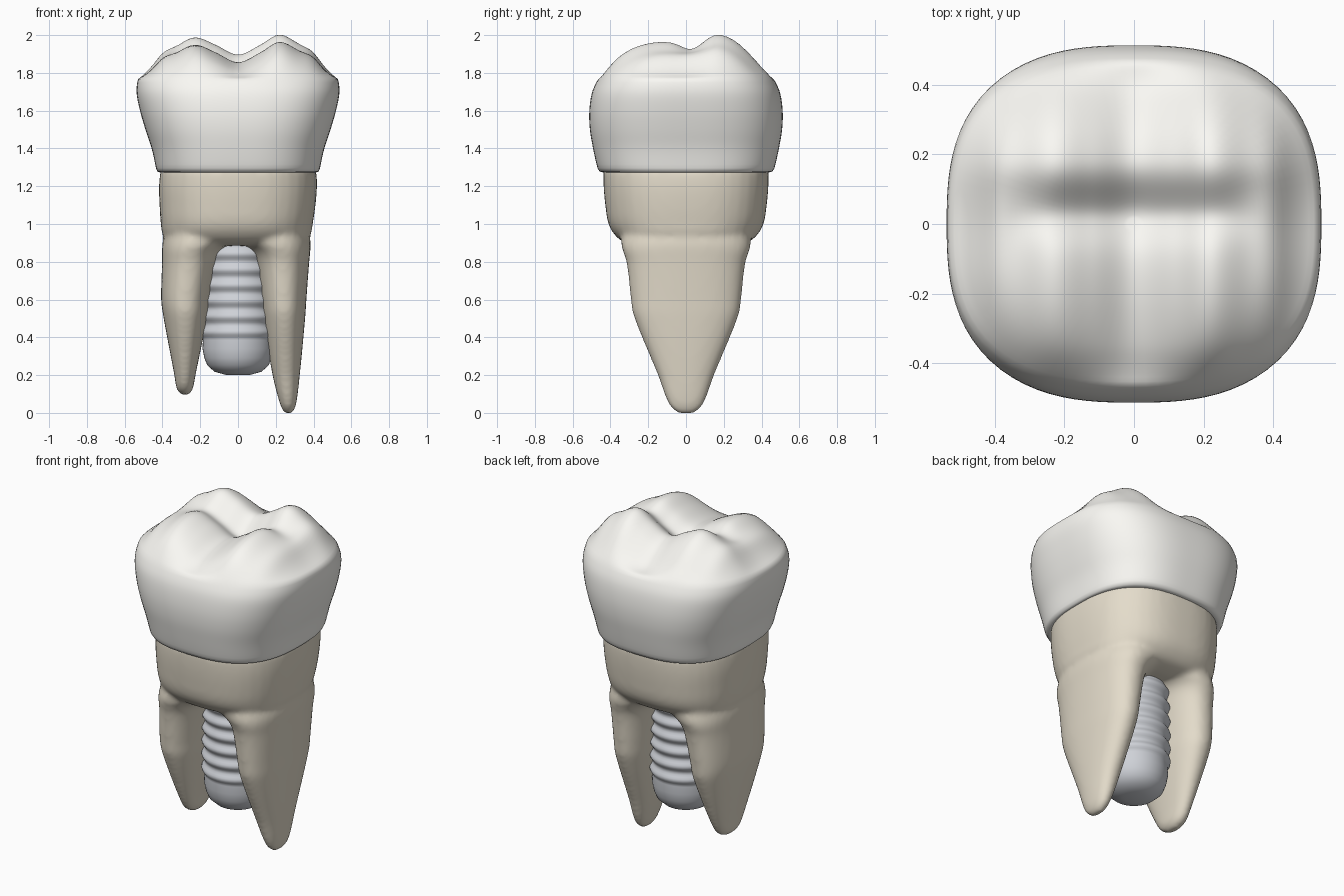
import bpy, bmesh, math

if "Cube" in bpy.data.objects:
    bpy.data.objects.remove(bpy.data.objects["Cube"])

def spline(pts, t):
    """Smooth interpolation of rows (key, v1, v2...) at key t."""
    t = min(max(t, pts[0][0]), pts[-1][0])
    i = 0
    while i < len(pts) - 2 and t > pts[i + 1][0]:
        i += 1
    a, b = pts[i], pts[i + 1]
    p, n = pts[max(i - 1, 0)], pts[min(i + 2, len(pts) - 1)]
    h = b[0] - a[0]
    s = (t - a[0]) / h
    out = []
    for k in range(1, len(a)):
        ma = (b[k] - p[k]) / (b[0] - p[0]) * h
        mb = (n[k] - a[k]) / (n[0] - a[0]) * h
        out.append((2*s**3 - 3*s**2 + 1) * a[k] + (s**3 - 2*s**2 + s) * ma
                   + (3*s**2 - 2*s**3) * b[k] + (s**3 - s**2) * mb)
    return out

def oval(rx, ry, n, power, cx=0.0):
    """Superellipse outline."""
    res = []
    for i in range(n):
        a = 2 * math.pi * i / n
        c, s = math.cos(a), math.sin(a)
        r = (abs(c)**power + abs(s)**power) ** (-1 / power)
        res.append((cx + rx * r * c, ry * r * s))
    return res

def loft(bm, rings):
    """Skin a stack of closed rings, bottom to top, and cap both ends."""
    vs = [[bm.verts.new(p) for p in ring] for ring in rings]
    n = len(vs[0])
    for a, b in zip(vs, vs[1:]):
        for i in range(n):
            j = (i + 1) % n
            bm.faces.new((a[i], a[j], b[j], b[i]))
    bm.faces.new(vs[0][::-1])
    bm.faces.new(vs[-1])

def finish(bm, name, color):
    me = bpy.data.meshes.new(name)
    bm.normal_update()
    bm.to_mesh(me)
    bm.free()
    ob = bpy.data.objects.new(name, me)
    bpy.context.collection.objects.link(ob)
    mat = bpy.data.materials.new(name + "_material")
    mat.diffuse_color = color
    mat.use_nodes = True
    mat.node_tree.nodes["Principled BSDF"].inputs["Base Color"].default_value = mat.diffuse_color
    me.materials.append(mat)
    me.polygons.foreach_set("use_smooth", [True] * len(me.polygons))
    return ob

# Crown: bulging wall plus a chewing surface with four cusps
N = 96
wall = [(1.27, .43, .46), (1.30, .435, .47), (1.4, .457, .492), (1.5, .49, .509),
        (1.6, .519, .512), (1.7, .538, .497), (1.77, .531, .465)]
along_x = [(-.54, 1.76), (-.5, 1.80), (-.45, 1.86), (-.4, 1.92), (-.33, 1.945), (-.23, 1.99),
           (-.12, 1.95), (0, 1.897), (.12, 1.95), (.22, 2.005), (.33, 1.955), (.4, 1.925),
           (.45, 1.86), (.5, 1.80), (.54, 1.76)]
along_y = [(-.47, -.2), (-.42, -.15), (-.35, -.1), (-.25, -.06), (-.15, -.042), (0, -.04),
           (.08, -.025), (.17, 0), (.25, -.025), (.32, -.075), (.4, -.15), (.47, -.2)]

def top_height(x, y, t):
    ends = min(max((.4 - abs(x)) / .2, 0), 1)
    groove = .045 * ends * ends * (3 - 2 * ends) * math.exp(-((y - .03) / .07) ** 2)
    h = spline(along_x, x)[0] + spline(along_y, y)[0] - groove
    w = t ** 6
    return h * (1 - w) + (1.77 + .45 * (1 - t)) * w

bm = bmesh.new()
rings = [[(x, y, 1.285) for x, y in oval(.39, .41, N, 2.6)],
         [(x, y, 1.268) for x, y in oval(.415, .44, N, 2.6)]]
for i in range(25):
    z = 1.275 + .495 * i / 24
    rx, ry = spline(wall, z)
    rings.append([(x, y, z) for x, y in oval(rx, ry, N, 2.75)])
for i in range(1, 36):
    t = 1 - i / 36
    rings.append([(x, y, top_height(x, y, t))
                  for x, y in oval(.531 * t, .465 * t, N, 2 + .75 * t)])
loft(bm, rings)
crown = finish(bm, "crown", (.96, .95, .91, 1))
sm = crown.modifiers.new("soften", 'SMOOTH')
sm.factor, sm.iterations = .5, 4

# Roots: trunk and two tapering legs (z, x min, x max, y radius), fused together
trunk = [(.885, -.26, .24, .24), (.90, -.34, .32, .32), (.94, -.395, .38, .375),
         (1.0, -.408, .395, .41), (1.1, -.415, .41, .427), (1.2, -.418, .418, .436),
         (1.29, -.41, .415, .438)]
left = [(.095, -.30, -.26, .04), (.115, -.322, -.242, .085), (.2, -.337, -.225, .14),
        (.52, -.397, -.16, .277), (.6, -.407, -.15, .29), (.8, -.402, -.112, .315),
        (.86, -.402, -.085, .335), (.90, -.40, -.03, .345), (.95, -.385, -.03, .33),
        (1.05, -.34, -.06, .24)]
right = [(-.004, .25, .285, .04), (.03, .228, .305, .085), (.2, .183, .327, .15),
         (.52, .132, .357, .28), (.6, .122, .362, .292), (.8, .092, .377, .315),
         (.86, .065, .383, .335), (.90, .01, .385, .345), (.95, .01, .372, .33),
         (1.05, .05, .33, .24)]
bm = bmesh.new()
for prof, power in ((trunk, 2.6), (left, 2.3), (right, 2.3)):
    z0, z1 = prof[0][0], prof[-1][0]
    rings = []
    for i in range(41):
        z = z0 + (z1 - z0) * i / 40
        a, b, ry = spline(prof, z)
        rings.append([(x, y, z) for x, y in oval((b - a) / 2, ry, 48, power, (a + b) / 2)])
    loft(bm, rings)
roots = finish(bm, "roots", (.78, .72, .60, 1))
rm = roots.modifiers.new("fuse", 'REMESH')
rm.mode, rm.voxel_size, rm.use_smooth_shade = 'VOXEL', .014, True
sm = roots.modifiers.new("soften", 'SMOOTH')
sm.factor, sm.iterations = .5, 14

# Threaded post between the roots, rounded at the bottom
prof = [(.06, .20), (.125, .218), (.163, .253), (.178, .29), (.188, .34), (.186, .385)]
z = .385
while z < .92:
    for k in range(1, 9):
        prof.append((.184 + .018 * (1 - math.cos(2 * math.pi * k / 8)) / 2, z + .083 * k / 8))
    z += .083
bm = bmesh.new()
loft(bm, [[(x, y, h) for x, y in oval(r, r, 48, 2)] for r, h in prof])
finish(bm, "threaded_post", (.62, .64, .68, 1))
